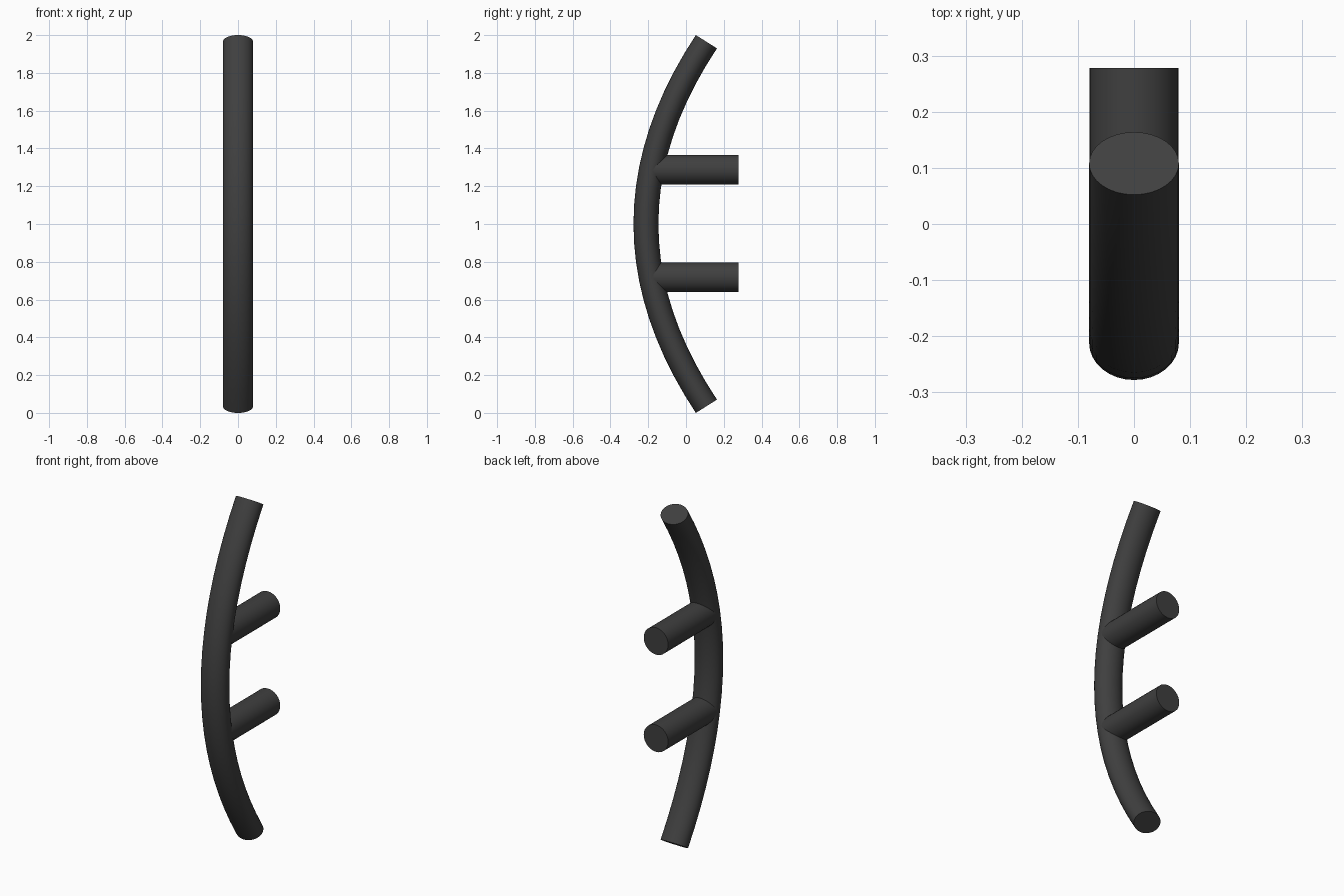
import bpy, bmesh, math
from mathutils import Vector, Matrix

if "Cube" in bpy.data.objects:
    bpy.data.objects.remove(bpy.data.objects["Cube"])

dark = bpy.data.materials.new("dark_metal")
dark.diffuse_color = (0.05, 0.05, 0.05, 1)
dark.use_nodes = True
dark.node_tree.nodes["Principled BSDF"].inputs["Base Color"].default_value = dark.diffuse_color


def sweep(name, path, rx, rn, sides=32):
    """Capped elliptical tube along a path in the yz plane."""
    bm = bmesh.new()
    rings = []
    for i, p in enumerate(path):
        t = (path[min(i + 1, len(path) - 1)] - path[max(i - 1, 0)]).normalized()
        n = Vector((0, t.z, -t.y))
        rings.append([bm.verts.new(p + Vector((rx * math.cos(a), 0, 0)) + n * rn * math.sin(a))
                      for a in (2 * math.pi * k / sides for k in range(sides))])
    for a, b in zip(rings, rings[1:]):
        for k in range(sides):
            j = (k + 1) % sides
            bm.faces.new((a[k], a[j], b[j], b[k]))
    bm.faces.new(rings[0])
    bm.faces.new(rings[-1])
    bmesh.ops.recalc_face_normals(bm, faces=bm.faces)
    me = bpy.data.meshes.new(name)
    bm.to_mesh(me)
    bm.free()
    me.materials.append(dark)
    ob = bpy.data.objects.new(name, me)
    bpy.context.collection.objects.link(ob)
    bpy.context.view_layer.objects.active = ob
    ob.select_set(True)
    bpy.ops.object.shade_smooth_by_angle(angle=math.radians(35))
    ob.select_set(False)


# Bowed grip bar
N = 20
ts = [2 * i / N - 1 for i in range(N + 1)]
sweep("grip_bar", [Vector((0, -0.212 + 0.32 * t * t, 1 + 0.965 * t)) for t in ts], 0.08, 0.066)

# Mounting posts
for name, z in (("lower_post", 0.718), ("upper_post", 1.287)):
    sweep(name, [Vector((0, -0.19, z)), Vector((0, 0.278, z))], 0.079, 0.079)
